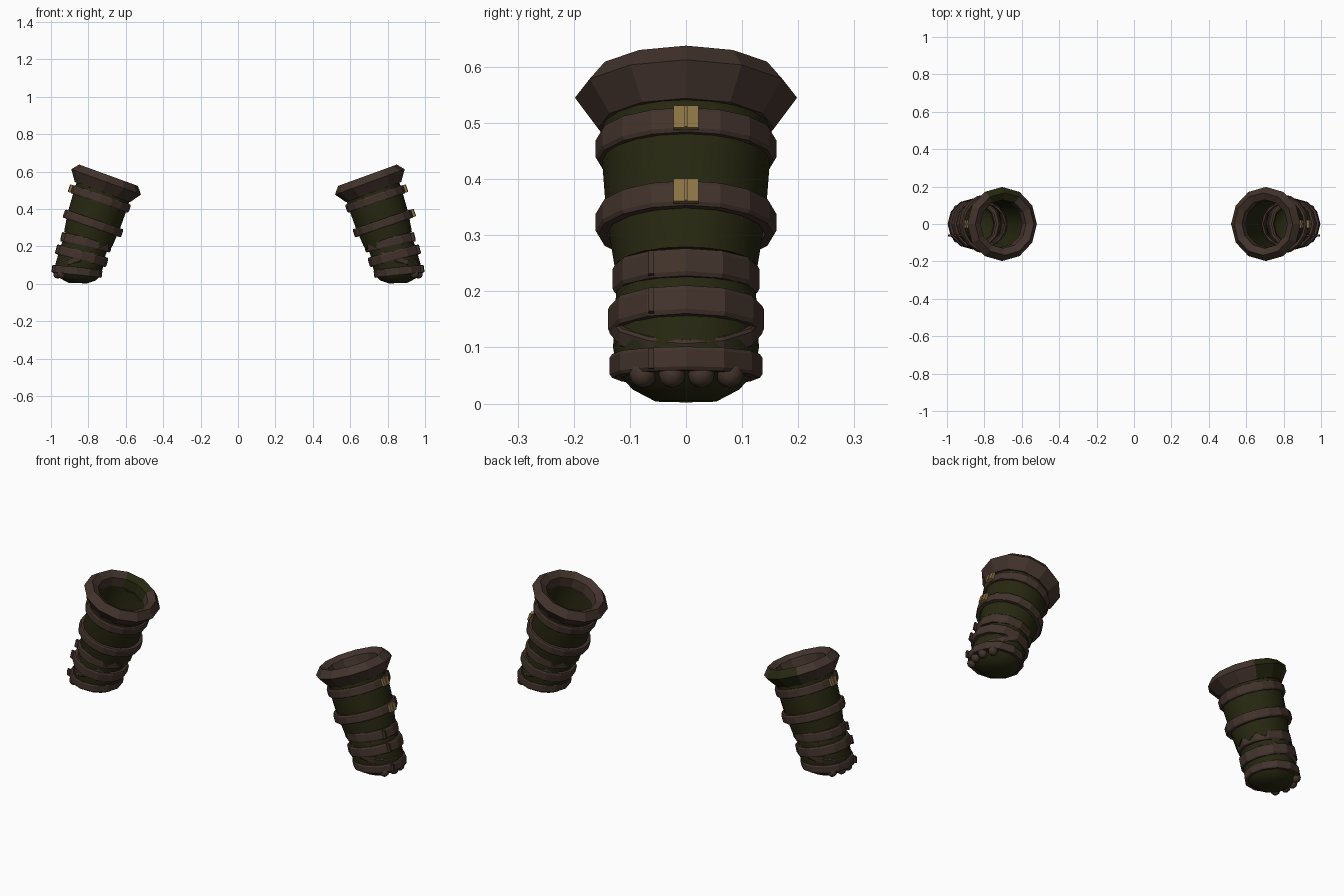
import bpy, bmesh, math
from mathutils import Vector

if "Cube" in bpy.data.objects:
    bpy.data.objects.remove(bpy.data.objects["Cube"])


def material(name, rgb):
    m = bpy.data.materials.new(name)
    m.diffuse_color = (*rgb, 1)
    m.use_nodes = True
    m.node_tree.nodes["Principled BSDF"].inputs["Base Color"].default_value = m.diffuse_color
    return m


BROWN = material("brown leather", (0.055, 0.033, 0.025))
GREEN = material("dark green cloth", (0.020, 0.021, 0.0055))
GOLD = material("dull gold", (0.26, 0.17, 0.06))


def place(s, c, tilt, u, v, h):
    """Point in a tilted ring frame: u outward, v along y, h along the arm."""
    t = math.radians(tilt)
    return Vector((s * (c[0] + u * math.cos(t) - h * math.sin(t)), v,
                   c[1] + u * math.sin(t) + h * math.cos(t)))


def finish(bm, name, mats, smooth=0):
    bmesh.ops.recalc_face_normals(bm, faces=bm.faces)
    me = bpy.data.meshes.new(name)
    bm.to_mesh(me)
    bm.free()
    for m in mats:
        me.materials.append(m)
    ob = bpy.data.objects.new(name, me)
    bpy.context.collection.objects.link(ob)
    if smooth:
        bpy.ops.object.select_all(action='DESELECT')
        ob.select_set(True)
        bpy.context.view_layer.objects.active = ob
        bpy.ops.object.shade_smooth_by_angle(angle=math.radians(smooth))
    return ob


def loft(name, s, stations, n, mats, ring_closed=False, cap=False, smooth=0,
         rule=None, jag=None):
    """Skin rings given as (cx, cz, tilt, rx, ry, h)."""
    bm = bmesh.new()
    rings = []
    for k, (cx, cz, tilt, rx, ry, h) in enumerate(stations):
        ring = []
        for i in range(n):
            a = 2 * math.pi * i / n
            drop = jag(k, i) if jag else 0
            ring.append(bm.verts.new(place(s, (cx, cz), tilt, rx * math.cos(a),
                                           ry * math.sin(a), h - drop)))
        rings.append(ring)
    pairs = list(zip(rings, rings[1:]))
    if ring_closed:
        pairs.append((rings[-1], rings[0]))
    for a, b in pairs:
        for i in range(n):
            j = (i + 1) % n
            f = bm.faces.new((a[i], a[j], b[j], b[i]))
            if rule:
                f.material_index = rule(i)
    if cap:
        bm.faces.new(rings[-1])
    return finish(bm, name, mats, smooth)


def band(name, s, c, tilt, rx, ry, width, n=16, thick=0.02):
    """Closed strap with a chamfered outer face."""
    w = width / 2
    prof = [(-thick, w), (-0.004, w), (0, w * 0.7), (0, -w * 0.7),
            (-0.004, -w), (-thick, -w)]
    loft(name, s, [(*c, tilt, rx + d, ry + d, h) for d, h in prof], n,
         [BROWN], ring_closed=True)


def plate(name, s, c, tilt, u, v, h, size, mat):
    """Small box facing outward."""
    bm = bmesh.new()
    bmesh.ops.create_cube(bm, size=1)
    for p in bm.verts:
        p.co = place(s, c, tilt, u + p.co.x * size[0], v + p.co.y * size[1],
                     h + p.co.z * size[2])
    finish(bm, name, [mat])


def gauntlet(s, side):
    # Thick faceted collar around the opening
    top, tilt = (0.705, 0.545), 20
    prof = [(0.130, 0.018), (0.167, 0.038), (0.198, 0.0), (0.157, -0.058),
            (0.135, -0.058), (0.125, -0.03)]
    patch = (lambda i: 1 if i in (2, 3) else 0) if s < 0 else None
    loft(side + "_collar", s, [(*top, tilt, r, r, h) for r, h in prof], 12,
         [BROWN, GREEN], ring_closed=True, rule=patch)

    # Hollow cloth sleeve with a ragged hem on the inner side
    def hem(k, i):
        return (0.028 if i % 2 else 0.0) if k in (3, 4) and 7 <= i <= 13 else 0

    loft(side + "_sleeve", s, [
        (0.712, 0.525, 20, 0.150, 0.150, 0),
        (0.738, 0.440, 19, 0.150, 0.150, 0),
        (0.772, 0.335, 18, 0.146, 0.142, 0),
        (0.800, 0.242, 16, 0.135, 0.127, 0),
        (0.800, 0.242, 16, 0.126, 0.119, 0),
        (0.772, 0.335, 18, 0.132, 0.130, 0),
        (0.712, 0.525, 20, 0.130, 0.130, 0)], 20, [GREEN],
        ring_closed=True, smooth=35, jag=hem)

    # Closed fist end
    loft(side + "_hand", s, [
        (0.797, 0.262, 16, 0.122, 0.118, 0),
        (0.827, 0.180, 12, 0.122, 0.126, 0),
        (0.848, 0.100, 8, 0.126, 0.130, 0),
        (0.857, 0.055, 6, 0.122, 0.122, 0),
        (0.857, 0.025, 4, 0.098, 0.095, 0),
        (0.857, 0.004, 2, 0.050, 0.055, 0)], 16, [GREEN],
        cap=True, smooth=35)

    # Two sleeve straps with buckles
    straps = [("upper", (0.734, 0.454), 0.164, 0.161),
              ("lower", (0.775, 0.323), 0.165, 0.161)]
    for label, c, rx, ry in straps:
        band(f"{side}_{label}_strap", s, c, 19, rx, ry, 0.046)
        if s > 0 or label == "upper":
            plate(f"{side}_{label}_buckle", s, c, 19, rx + 0.006, 0, 0,
                  (0.014, 0.045, 0.042), GOLD)
            plate(f"{side}_{label}_buckle_pin", s, c, 19, rx + 0.014, 0, 0,
                  (0.004, 0.006, 0.040), GOLD)

    # Wrappings on the wrist, crossed over the palm, and at the knuckles
    wraps = [("wrist_wrap", (0.812, 0.222), 13, 0.138, 0.131, 0.050),
             ("cross_wrap_rising", (0.836, 0.150), 15, 0.142, 0.139, 0.052),
             ("cross_wrap_falling", (0.842, 0.137), -18, 0.137, 0.136, 0.036),
             ("knuckle_wrap", (0.861, 0.067), 6, 0.135, 0.136, 0.042)]
    for label, c, t, rx, ry, w in wraps:
        band(f"{side}_{label}", s, c, t, rx, ry, w, n=12)
        # Overlapping strap end
        if label != "cross_wrap_falling":
            plate(f"{side}_{label}_end", s, c, t, rx * 0.90, -0.062, 0,
                  (0.022, 0.010, w * 0.85), BROWN)

    # Row of knuckle studs under the lowest wrap
    for k, y in enumerate((-0.077, -0.025, 0.027, 0.078)):
        bm = bmesh.new()
        bmesh.ops.create_uvsphere(bm, u_segments=10, v_segments=6, radius=0.024)
        x = 0.857 + 0.118 * math.sqrt(1 - (y / 0.13) ** 2)
        bmesh.ops.translate(bm, verts=bm.verts, vec=(s * (x - 0.008), y, 0.052))
        finish(bm, f"{side}_knuckle_{k + 1}", [BROWN], smooth=50)


gauntlet(1, "right")
gauntlet(-1, "left")
